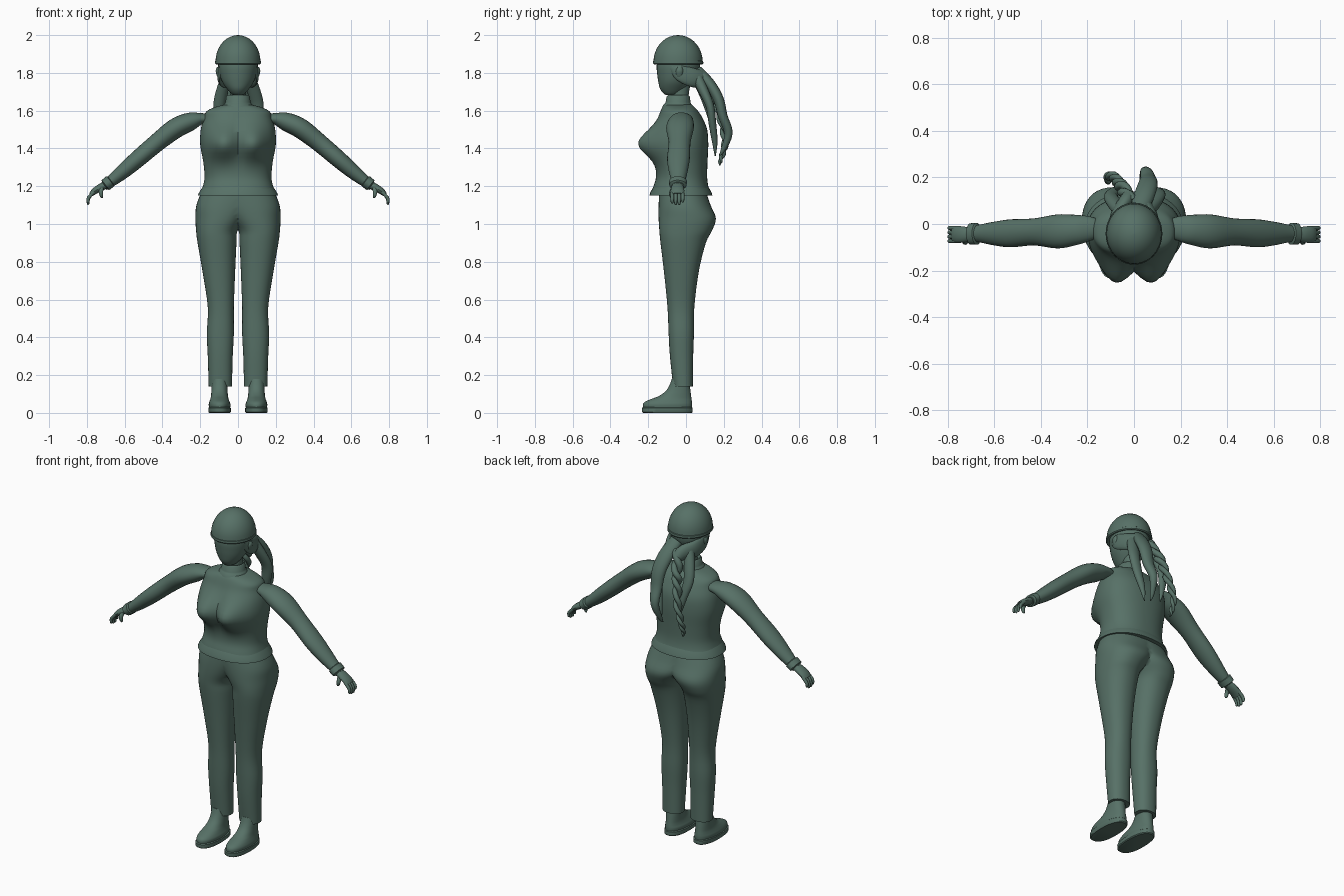
import bpy, bmesh, math
from mathutils import Vector

green = bpy.data.materials.new("dark green")
green.diffuse_color = (0.095, 0.165, 0.135, 1)


def spline(rows, sub):
    """Catmull-Rom resampling of equal-length number rows."""
    out = []
    for i in range(len(rows) - 1):
        a, b, c, d = (rows[max(i - 1, 0)], rows[i], rows[i + 1],
                      rows[min(i + 2, len(rows) - 1)])
        for k in range(sub):
            t = k / sub
            out.append([0.5 * (2 * q + (r - p) * t + (2 * p - 5 * q + 4 * r - s) * t * t
                               + (3 * q - p - 3 * r + s) * t ** 3)
                        for p, q, r, s in zip(a, b, c, d)])
    return out + [list(rows[-1])]


def loft(name, rings, n=32, power=1.0, mirror=False, half=False, caps=True, shape=None):
    """Skin rings given as (centre, U, V) vectors."""
    bm = bmesh.new()
    loops = []
    for c, u, v in rings:
        row = []
        for i in range(n):
            a = 2 * math.pi * i / n
            x, y = (math.copysign(abs(f) ** power, f) for f in (math.cos(a), math.sin(a)))
            p = c + u * x + v * y
            row.append(bm.verts.new(shape(p) if shape else p))
        loops.append(row)
    for r, s in zip(loops, loops[1:]):
        for i in range(n):
            j = (i + 1) % n
            bm.faces.new((r[i], r[j], s[j], s[i]))
    if caps:
        bm.faces.new(loops[0][::-1])
        bm.faces.new(loops[-1])
    bmesh.ops.recalc_face_normals(bm, faces=bm.faces)
    if half:
        bmesh.ops.bisect_plane(bm, geom=bm.verts[:] + bm.edges[:] + bm.faces[:],
                               plane_co=(0, 0, 0), plane_no=(1, 0, 0), clear_inner=True)
    me = bpy.data.meshes.new(name)
    bm.to_mesh(me)
    bm.free()
    ob = bpy.data.objects.new(name, me)
    bpy.context.collection.objects.link(ob)
    me.materials.append(green)
    if mirror:
        ob.modifiers.new("mirror", 'MIRROR')
    bpy.ops.object.select_all(action='DESELECT')
    ob.select_set(True)
    bpy.context.view_layer.objects.active = ob
    bpy.ops.object.shade_smooth_by_angle(angle=math.radians(40))
    return ob


def stack(name, rows, sub=4, **kw):
    """Horizontal sections: z, left x, right x, front y, back y."""
    rings = [(Vector(((l + r) / 2, (f + b) / 2, z)), Vector(((r - l) / 2, 0, 0)),
              Vector((0, (b - f) / 2, 0))) for z, l, r, f, b in spline(rows, sub)]
    return loft(name, rings, **kw)


def sym(rows):
    return [(z, -w, w, f, b) for z, w, f, b in rows]


def tube(name, rows, sub=4, ref=(0, 1, 0), **kw):
    """Sections along a path: x, y, z, radius along ref, radius across."""
    pts = spline(rows, sub)
    rings = []
    for i, p in enumerate(pts):
        a, b = pts[max(i - 1, 0)], pts[min(i + 1, len(pts) - 1)]
        t = (Vector(b[:3]) - Vector(a[:3])).normalized()
        v = t.cross(Vector(ref)).normalized()
        rings.append((Vector(p[:3]), v.cross(t) * p[3], v * p[4]))
    return loft(name, rings, **kw)


# Trousers: one leg with its half of the hips, mirrored
stack("trouser_leg", [
    (0.14, .032, .155, -.068, .036), (0.3, .028, .16, -.085, .038), (0.42, .022, .165, -.092, .042),
    (0.56, .022, .16, -.098, .044), (0.75, .015, .188, -.117, .068), (0.9, .008, .214, -.135, .105),
    (0.965, .002, .222, -.141, .138), (1.03, -.05, .225, -.145, .158), (1.1, -.11, .22, -.145, .13),
    (1.19, -.17, .185, -.14, .1)], power=.9, n=40, mirror=True, half=True)


# Shirt with a chest shape pushed forward on each side
def chest(p):
    if p.y < -.04:
        front = min(1, (-.04 - p.y) / .06)
        g = math.exp(-((abs(p.x) - .08) / .085) ** 2 - ((p.z - 1.425) / .085) ** 2)
        p.y -= .092 * g * front
    return p


stack("shirt", sym([
    (1.17, .198, -.18, .128), (1.2, .186, -.172, .118), (1.25, .177, -.158, .112),
    (1.33, .184, -.158, .114), (1.42, .2, -.168, .118), (1.5, .197, -.163, .112),
    (1.56, .18, -.146, .088), (1.595, .168, -.135, .066), (1.618, .125, -.124, .046),
    (1.632, .07, -.11, .03)]), n=56, power=.86, shape=chest)
stack("shirt_hem", sym([
    (1.17, .18, -.165, .11), (1.15, .185, -.17, .115), (1.15, .213, -.193, .14),
    (1.165, .207, -.19, .136), (1.195, .188, -.174, .12)]), sub=1, n=56, power=.9, caps=False)

# Collar and neck
stack("collar", sym([
    (1.605, .085, -.128, .04), (1.63, .078, -.122, .033), (1.638, .07, -.112, .026),
    (1.645, .066, -.108, .024), (1.675, .063, -.103, .02), (1.682, .056, -.096, .014),
    (1.665, .046, -.085, .008)]), sub=1)
stack("neck", sym([(1.62, .045, -.08, .012), (1.7, .043, -.076, .016), (1.8, .05, -.08, .04)]))

# Head and ears
stack("head", sym([
    (1.682, .02, -.1, -.05), (1.69, .036, -.118, -.03), (1.715, .058, -.137, .0),
    (1.75, .082, -.146, .03), (1.79, .097, -.152, .06), (1.84, .105, -.155, .075),
    (1.9, .1, -.14, .065)]))
stack("ear", [(1.768, .092, .1, -.04, -.026), (1.78, .09, .11, -.05, -.02),
              (1.81, .09, .118, -.055, -.014), (1.83, .092, .112, -.045, -.02)], n=16, mirror=True)

# Knit cap: turned band and dome
stack("cap_band", sym([(1.85, .104, -.155, .074), (1.845, .117, -.17, .087), (1.85, .122, -.175, .092),
                       (1.862, .121, -.174, .091), (1.866, .115, -.168, .086)]), sub=1, n=40)
dome = []
for i in range(10):
    a = math.radians(i * 9.9)
    k = math.cos(a)
    dome.append((1.86 + .14 * math.sin(a), .119 * k, -.042 - .13 * k, -.042 + .13 * k))
stack("cap_dome", sym(dome), sub=1, n=40)

# Arms, cuffs, palms
tube("arm", [
    (.165, -.02, 1.555, .045, .028), (.2, -.02, 1.556, .055, .032), (.25, -.025, 1.543, .065, .048),
    (.33, -.032, 1.507, .073, .053), (.43, -.034, 1.43, .058, .048), (.53, -.04, 1.345, .06, .045),
    (.6, -.041, 1.285, .051, .04), (.66, -.041, 1.236, .039, .032), (.71, -.043, 1.2, .03, .024)],
     n=24, mirror=True)
tube("cuff", [(.672, -.042, 1.229, .036, .028), (.676, -.042, 1.226, .047, .034),
              (.702, -.043, 1.206, .046, .033), (.706, -.043, 1.203, .034, .024)],
     sub=1, n=24, mirror=True)
tube("palm", [(.7, -.043, 1.207, .027, .019), (.73, -.045, 1.192, .034, .02),
              (.76, -.045, 1.173, .036, .017), (.778, -.045, 1.156, .032, .012)],
     n=16, mirror=True)

# Fingers and thumb
for i in range(4):
    y = -.073 + i * .0185
    d = (.008, 0, 0, .012)[i]
    tube(f"finger_{i + 1}", [
        (.762, y, 1.17, .008, .009), (.782, y, 1.15, .0095, .0095),
        (.793, y, 1.128 + d * .6, .009, .009), (.793, y, 1.108 + d, .0075, .0075),
        (.791, y, 1.102 + d, .003, .003)], sub=3, n=10, mirror=True)
tube("thumb", [(.722, -.065, 1.19, .012, .012), (.726, -.078, 1.168, .011, .012),
               (.722, -.078, 1.148, .009, .009), (.718, -.076, 1.138, .003, .003)],
     sub=3, n=10, mirror=True)

# Shoes: sole and upper
stack("shoe_sole", [(0, .042, .153, -.226, .03), (.005, .037, .157, -.233, .035),
                    (.026, .037, .157, -.234, .035), (.03, .043, .152, -.228, .03)],
      sub=1, power=.85, mirror=True)
stack("shoe_upper", [
    (.026, .042, .153, -.228, .031), (.045, .04, .155, -.228, .032), (.06, .045, .151, -.215, .031),
    (.075, .05, .146, -.18, .029), (.09, .053, .143, -.142, .027), (.115, .055, .141, -.108, .024),
    (.145, .056, .14, -.088, .02), (.18, .06, .136, -.075, .015)], power=.92, mirror=True)

# Hair swept back from the temples, then gathered
tube("swept_hair", [(.088, -.075, 1.83, .02, .012), (.098, -.03, 1.8, .042, .012),
                    (.08, .035, 1.775, .05, .022), (.045, .085, 1.765, .045, .03),
                    (.02, .12, 1.74, .03, .03)], ref=(0, 0, 1), n=16, mirror=True)
locks = {
    "back_lock": [(.02, .06, 1.81, .04, .03), (.045, .125, 1.74, .045, .03),
                  (.06, .172, 1.66, .042, .028), (.06, .195, 1.57, .035, .025),
                  (.05, .225, 1.48, .024, .022), (.035, .195, 1.39, .012, .012),
                  (.03, .175, 1.36, .002, .002)],
    "right_lock": [(.06, .05, 1.79, .025, .03), (.085, .095, 1.7, .035, .026),
                   (.102, .128, 1.62, .034, .022), (.09, .14, 1.53, .028, .02),
                   (.07, .152, 1.44, .018, .015), (.055, .155, 1.36, .003, .003)],
    "left_lock": [(-.06, .05, 1.79, .025, .03), (-.085, .09, 1.7, .032, .026),
                  (-.1, .118, 1.62, .03, .022), (-.085, .14, 1.54, .024, .018),
                  (-.07, .15, 1.46, .014, .012), (-.06, .15, 1.4, .003, .003)],
}
for name, rows in locks.items():
    tube(name, rows, ref=(1, 0, 0), n=16)

# Braid: two strands twisted around a path
path = spline([(-.02, .1, 1.77, .022), (-.045, .15, 1.68, .021), (-.065, .175, 1.6, .018),
               (-.085, .2, 1.5, .016), (-.11, .205, 1.41, .013), (-.112, .185, 1.345, .01),
               (-.105, .178, 1.31, .003)], 8)
for s in range(2):
    rows = []
    for i, (x, y, z, r) in enumerate(path):
        a = i * .55 + s * math.pi
        rows.append((x + r * .7 * math.cos(a), y + r * .7 * math.sin(a), z, r * .85, r * .85))
    tube(f"braid_strand_{s + 1}", rows, sub=2, ref=(1, 0, 0), n=10)
